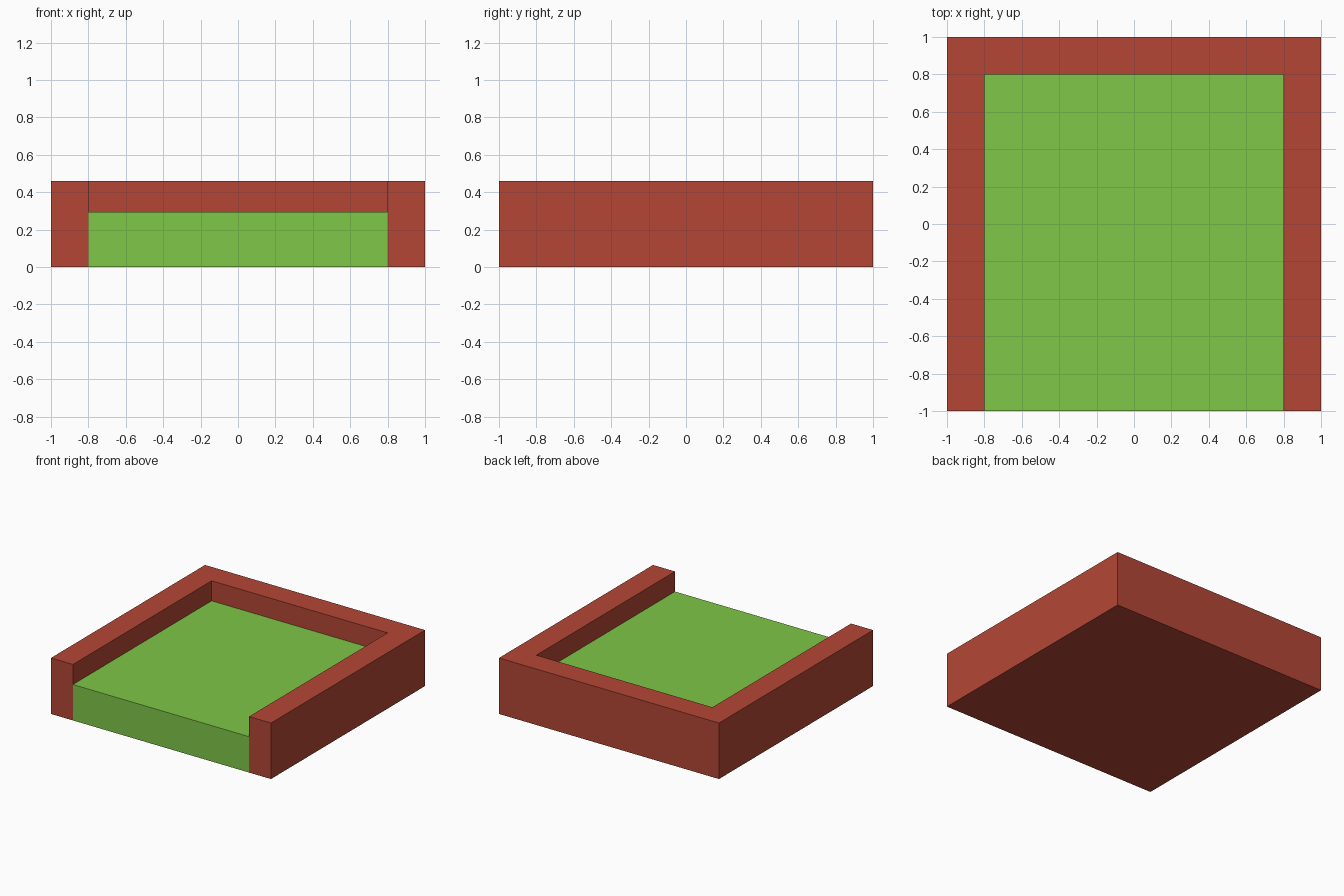
import bpy

if "Cube" in bpy.data.objects:
    bpy.data.objects.remove(bpy.data.objects["Cube"])

HALF, INNER = 1.0, 0.8      # outer half size, inside face of the walls
TOP, LAWN = 0.46, 0.295     # wall height, lawn height


def material(name, color):
    mat = bpy.data.materials.new(name)
    mat.diffuse_color = color
    mat.use_nodes = True
    mat.node_tree.nodes["Principled BSDF"].inputs["Base Color"].default_value = mat.diffuse_color
    return mat


def add_part(name, polygons, mat):
    """Make a flat-shaded object from polygons, sharing equal corners."""
    verts = list(dict.fromkeys(p for poly in polygons for p in poly))
    mesh = bpy.data.meshes.new(name)
    mesh.from_pydata(verts, [], [[verts.index(p) for p in poly] for poly in polygons])
    mesh.materials.append(mat)
    obj = bpy.data.objects.new(name, mesh)
    bpy.context.collection.objects.link(obj)
    return obj


def side(a, b, low, high):
    return [(*a, low), (*b, low), (*b, high), (*a, high)]


brick = material("brick_red", (0.456, 0.062, 0.035, 1))
grass = material("grass_green", (0.212, 0.571, 0.064, 1))

# U-shaped wall footprint, counter-clockwise, open towards the front
outline = [(-HALF, -HALF), (-INNER, -HALF), (-INNER, INNER), (INNER, INNER),
           (INNER, -HALF), (HALF, -HALF), (HALF, HALF), (-HALF, HALF)]

# Brick border: walls (inner faces start at the lawn), top rim and underside
faces = []
for i, a in enumerate(outline):
    low = LAWN if i in (1, 2, 3) else 0.0
    faces.append(side(a, outline[(i + 1) % len(outline)], low, TOP))
faces.append([(x, y, TOP) for x, y in outline])
faces.append([(-HALF, -HALF, 0.0), (-HALF, HALF, 0.0),
              (HALF, HALF, 0.0), (HALF, -HALF, 0.0)])
add_part("brick_border", faces, brick)

# Lawn: grass surface and its open front face
lawn = [(-INNER, -HALF), (INNER, -HALF), (INNER, INNER), (-INNER, INNER)]
add_part("lawn", [[(x, y, LAWN) for x, y in lawn],
                  side(lawn[0], lawn[1], 0.0, LAWN)], grass)
